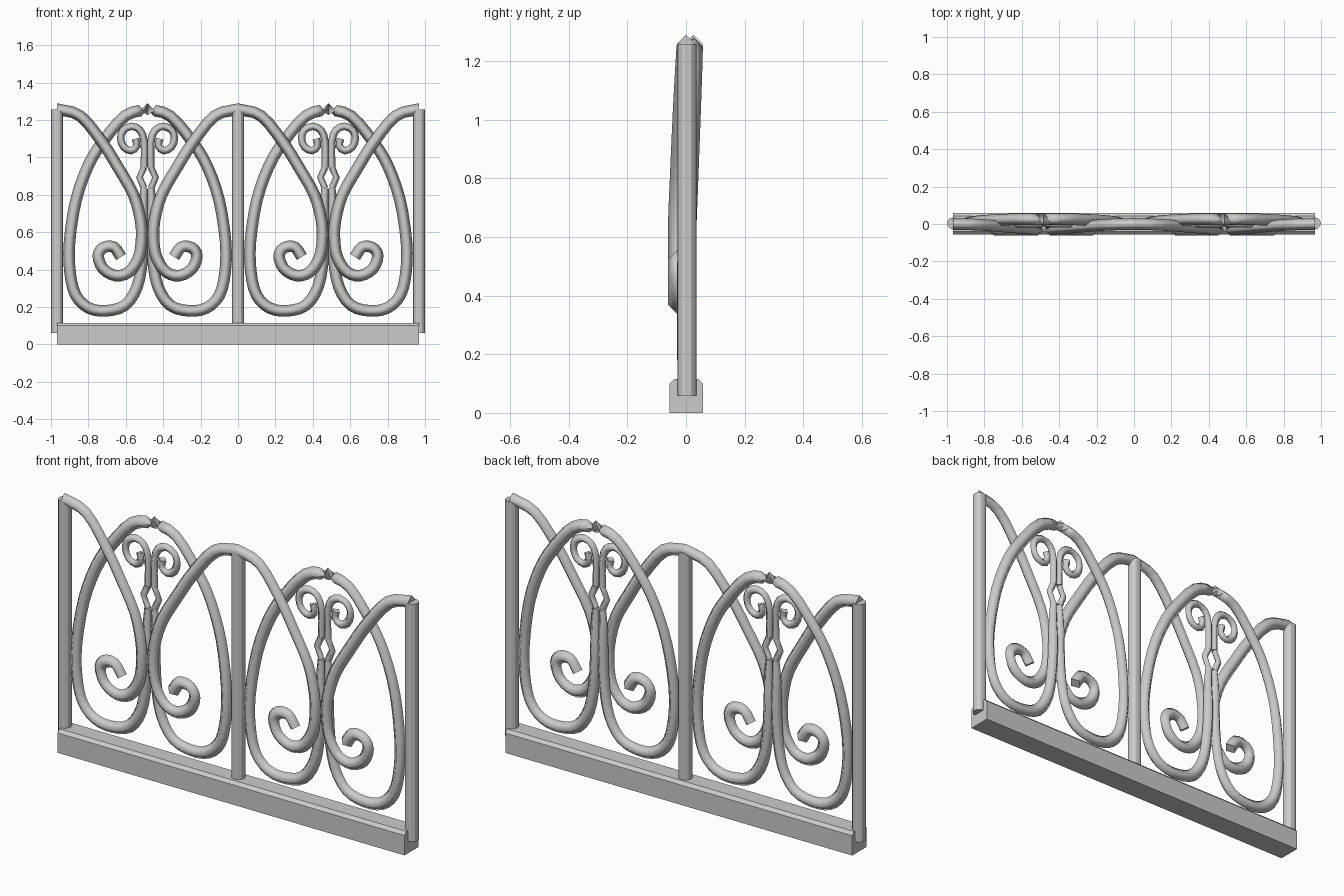
import bpy, bmesh
from mathutils import Vector
from mathutils.geometry import interpolate_bezier

if "Cube" in bpy.data.objects:
    bpy.data.objects.remove(bpy.data.objects["Cube"])

PANEL = 0.4835   # panel centres sit at +/- this x; posts at 0 and +/- twice this


def finish(bm, name, smooth=True):
    bmesh.ops.recalc_face_normals(bm, faces=bm.faces)
    me = bpy.data.meshes.new(name)
    bm.to_mesh(me)
    bm.free()
    for p in me.polygons:
        p.use_smooth = smooth and p.area > 0 and not p.material_index
        p.material_index = 0
    ob = bpy.data.objects.new(name, me)
    bpy.context.collection.objects.link(ob)
    return ob


def smooth_path(pts, steps):
    """Catmull-Rom through (x, y, z, r) points."""
    v = [Vector(p) for p in pts]
    v = [2 * v[0] - v[1]] + v + [2 * v[-1] - v[-2]]
    out = []
    for i in range(1, len(v) - 2):
        a, b, c, d = v[i - 1:i + 3]
        for s in range(steps):
            t = s / steps
            out.append(0.5 * (2 * b + (c - a) * t + (2 * a - 5 * b + 4 * c - d) * t * t
                              + (3 * b - a - 3 * c + d) * t ** 3))
    return out + [v[-2]]


def bar(name, pts, cx, side, steps=3):
    """Four-sided smooth-shaded bent bar lying in the fence plane."""
    path = smooth_path([(cx - side * -p[0], p[1], p[2], p[3]) for p in pts], steps)
    bm = bmesh.new()
    rings = []
    for i, p in enumerate(path):
        t = path[min(i + 1, len(path) - 1)] - path[max(i - 1, 0)]
        if i == 0 and pts[0][2] > 1.2:
            t = Vector((1, 0, 0, 0)) * side      # level at the arch apex
        n = Vector((-t[2], 0, t[0])).normalized() * p[3]
        b = Vector((0, p[3], 0))
        c = Vector(p[:3])
        rings.append([bm.verts.new(c + o) for o in (n, b, -n, -b)])
    for r, q in zip(rings, rings[1:]):
        for k in range(4):
            bm.faces.new((r[k], r[(k + 1) % 4], q[(k + 1) % 4], q[k]))
    for r in (rings[0], rings[-1]):
        bm.faces.new(r).material_index = 1       # marks flat end caps
    return finish(bm, name)


def clamp(t):
    return max(0.0, min(1.0, t))


# Egg-shaped loop rising into a thin tendril with a small curl (x, z, radius)
loop = [(0, 1.258), (-.12, 1.222), (-.242, 1.08), (-.32, .95), (-.383, .77),
        (-.417, .55), (-.415, .39), (-.385, .265), (-.315, .195), (-.22, .18),
        (-.12, .21), (-.055, .31), (-.028, .46), (-.02, .62)]
loop_pts = [(x, .026 * clamp((z - .5) / .7) if i < 9 else 0, z, .031)
            for i, (x, z) in enumerate(loop)]
loop_pts += [(-.022, 0, .74, .026), (-.018, 0, .835, .02)]
diamond = [(-.018, .835), (-.043, .893), (-.018, .947)]
curl = [(-.018, .947), (-.017, 1.08), (-.04, 1.145), (-.085, 1.166), (-.13, 1.145),
        (-.144, 1.1), (-.127, 1.055), (-.088, 1.036), (-.058, 1.06), (-.065, 1.1)]

# Half arch ending in a large scroll
arch = [(-.4835, 1.258), (-.36, 1.222), (-.242, 1.08), (-.16, .95), (-.075, .8),
        (-.037, .66), (-.033, .55), (-.05, .46), (-.1, .387), (-.17, .368),
        (-.238, .405), (-.264, .475), (-.235, .518), (-.18, .52), (-.142, .468)]
arch_pts = [(x, -.03 * clamp((1.258 - z) / .6) ** .8, z, .031) for x, z in arch]

for cx in (-PANEL, PANEL):
    for side in (1, -1):
        bar("egg_loop", loop_pts, cx, side)
        bar("diamond_link", [(x, 0, z, .018) for x, z in diamond], cx, side, 1)
        bar("small_curl", [(x, 0, z, .02) for x, z in curl], cx, side, 2)
        bar("scroll_arch", arch_pts, cx, side)

# Round posts
for x in (-2 * PANEL, 0, 2 * PANEL):
    bpy.ops.mesh.primitive_cylinder_add(vertices=12, radius=.032, depth=1.197,
                                        location=(x, .003, .06 + 1.197 / 2))
    bpy.context.object.name = "post"
    bpy.ops.object.shade_smooth_by_angle()

# Base beam with chamfered top edges
prof = [(-.056, 0), (.058, 0), (.058, .1), (.043, .115), (-.041, .115), (-.056, .1)]
bm = bmesh.new()
f = bm.faces.new([bm.verts.new((-2 * PANEL, y, z)) for y, z in prof])
ext = bmesh.ops.extrude_face_region(bm, geom=[f])
bmesh.ops.translate(bm, vec=(4 * PANEL, 0, 0),
                    verts=[g for g in ext["geom"] if isinstance(g, bmesh.types.BMVert)])
if f.is_valid and len(bm.faces) < 8:
    bm.faces.new([v for v in f.verts])
finish(bm, "base_beam", smooth=False)
